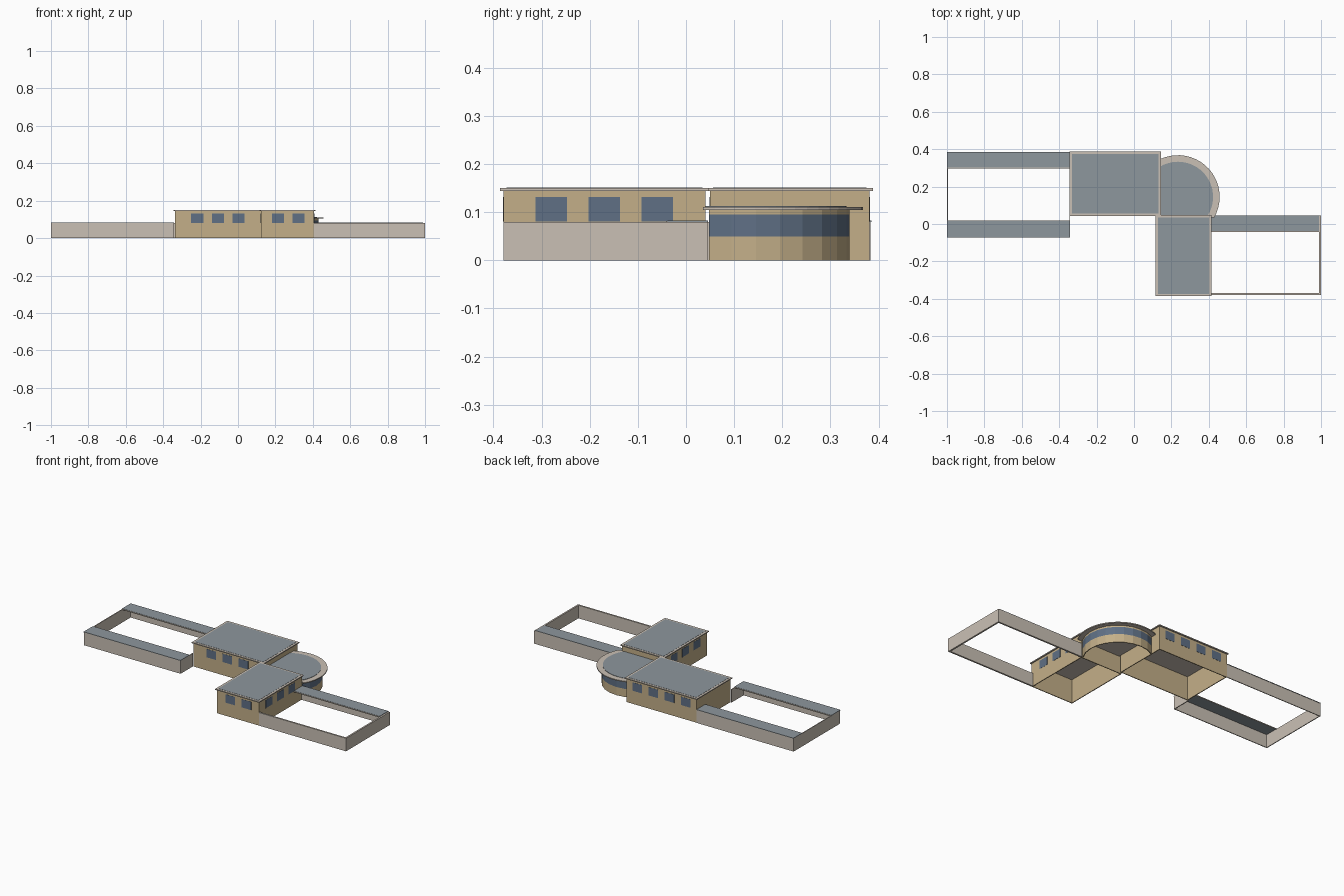
import bpy, bmesh, math

cube = bpy.data.objects.get("Cube")
if cube:
    bpy.data.objects.remove(cube, do_unlink=True)


def material(name, r, g, b):
    m = bpy.data.materials.new(name)
    m.use_nodes = True
    m.diffuse_color = (r, g, b, 1)
    m.node_tree.nodes["Principled BSDF"].inputs["Base Color"].default_value = (r, g, b, 1)
    return m


STONE = material("pale_stone", 0.59, 0.53, 0.46)
TAN = material("tan_wall", 0.55, 0.43, 0.25)
ROOF = material("grey_roof", 0.27, 0.31, 0.34)
GLASS = material("blue_glass", 0.115, 0.162, 0.235)


def finish(name, bm, mat):
    mesh = bpy.data.meshes.new(name)
    bm.to_mesh(mesh)
    bm.free()
    mesh.materials.append(mat)
    ob = bpy.data.objects.new(name, mesh)
    bpy.context.collection.objects.link(ob)
    return ob


def slab(name, pts, z0, z1, mat):
    """Flat plate from a counter-clockwise outline."""
    bm = bmesh.new()
    face = bm.faces.new([bm.verts.new((x, y, z0)) for x, y in pts])
    ext = bmesh.ops.extrude_face_region(bm, geom=[face], use_keep_orig=True)
    for v in ext["geom"]:
        if isinstance(v, bmesh.types.BMVert):
            v.co.z = z1
    bmesh.ops.recalc_face_normals(bm, faces=bm.faces)
    return finish(name, bm, mat)


def rect(x0, x1, y0, y1):
    return [(x0, y0), (x1, y0), (x1, y1), (x0, y1)]


def wall(name, pts, z0, z1, mat, closed=False, thick=0.005):
    """Upright wall along a counter-clockwise path, thickened inward."""
    bm = bmesh.new()
    low = [bm.verts.new((x, y, z0)) for x, y in pts]
    top = [bm.verts.new((x, y, z1)) for x, y in pts]
    n = len(pts)
    for i in range(n if closed else n - 1):
        j = (i + 1) % n
        bm.faces.new((low[i], low[j], top[j], top[i]))
    ob = finish(name, bm, mat)
    mod = ob.modifiers.new("thickness", "SOLIDIFY")
    mod.thickness = thick
    mod.offset = -1
    mod.use_even_offset = True
    return ob


def window_row(name, axis, face, centres):
    """Thin glass plates on a wall lying across the given axis."""
    for i, c in enumerate(centres):
        a, b = c - 0.0325, c + 0.0325
        f0, f1 = face - 0.001, face + 0.001
        pts = rect(a, b, f0, f1) if axis == "y" else rect(f0, f1, a, b)
        slab(f"{name}_{i + 1}", pts, 0.081, 0.132, GLASS)


def block(name, x0, x1, y0, y1):
    """Hollow building with an overhanging rimmed flat roof."""
    wall(name + "_walls", rect(x0, x1, y0, y1), 0, 0.145, TAN, closed=True)
    o, i = 0.007, 0.006
    slab(name + "_roof_rim", rect(x0 - o, x1 + o, y0 - o, y1 + o), 0.144, 0.15, STONE)
    slab(name + "_roof", rect(x0 + i, x1 - i, y0 + i, y1 - i), 0.149, 0.151, ROOF)


# Two main blocks
AX0, AX1, AY0, AY1 = -0.338, 0.138, 0.05, 0.381
BX0, BX1, BY0, BY1 = 0.122, 0.407, -0.379, 0.04
block("back_block", AX0, AX1, AY0, AY1)
block("front_block", BX0, BX1, BY0, BY1)
window_row("back_block_front_window", "y", AY0, [-0.2175, -0.1075, 0.0025])
window_row("back_block_rear_window", "y", AY1, [-0.265, -0.155, -0.045, 0.065])
window_row("front_block_front_window", "y", BY0, [0.213, 0.323])
for side, x in (("left", BX1), ("right", BX0)):
    window_row(f"front_block_{side}_window", "x", x, [-0.28, -0.17, -0.06])

# Round room in the corner between the blocks
CX, CY = 0.235, 0.145


def arc(r, a0, a1, n):
    step = (a1 - a0) / n
    return [(CX + r * math.cos(a0 + step * i), CY + r * math.sin(a0 + step * i))
            for i in range(n + 1)]


def round_plate(name, r, y_cut, z0, z1, mat):
    a0 = math.asin((y_cut - CY) / r)
    a1 = math.acos((AX1 - CX) / r)
    slab(name, [(AX1, y_cut)] + arc(r, a0, a1, 20), z0, z1, mat)


curve = arc(0.195, math.radians(-30), math.radians(120), 10)
wall("round_room_base", curve, 0, 0.05, TAN)
wall("round_room_glazing", curve, 0.05, 0.095, GLASS)
wall("round_room_header", curve, 0.095, 0.106, TAN)
round_plate("round_roof_rim", 0.223, 0.035, 0.105, 0.111, STONE)
round_plate("round_roof", 0.188, 0.041, 0.11, 0.113, ROOF)

# Walled yard on the right, with canopies front and back
wall("right_yard_wall", [(AX0, 0.383), (-1, 0.383), (-1, -0.07), (-0.341, -0.07),
                         (-0.341, AY0)], 0, 0.08, STONE)
for name, y0, y1, lip in (("back", 0.302, 0.385, 0.298), ("front", -0.072, 0.016, 0.016)):
    slab(f"right_yard_{name}_canopy", rect(-1, -0.341, y0, y1), 0.08, 0.083, ROOF)
    slab(f"right_yard_{name}_lip", rect(-0.995, -0.346, lip, lip + 0.004), 0.077, 0.082, STONE)

# Walled yard on the left, with one canopy at the back
wall("left_yard_wall", [(BX1, -0.379), (1, -0.379), (1, 0.046), (BX1, 0.046)],
     0, 0.08, STONE, thick=0.01)
slab("left_yard_canopy", rect(BX1, 0.99, -0.038, 0.046), 0.08, 0.083, ROOF)
slab("left_yard_lip", rect(BX1, 0.99, -0.042, -0.038), 0.077, 0.082, STONE)
